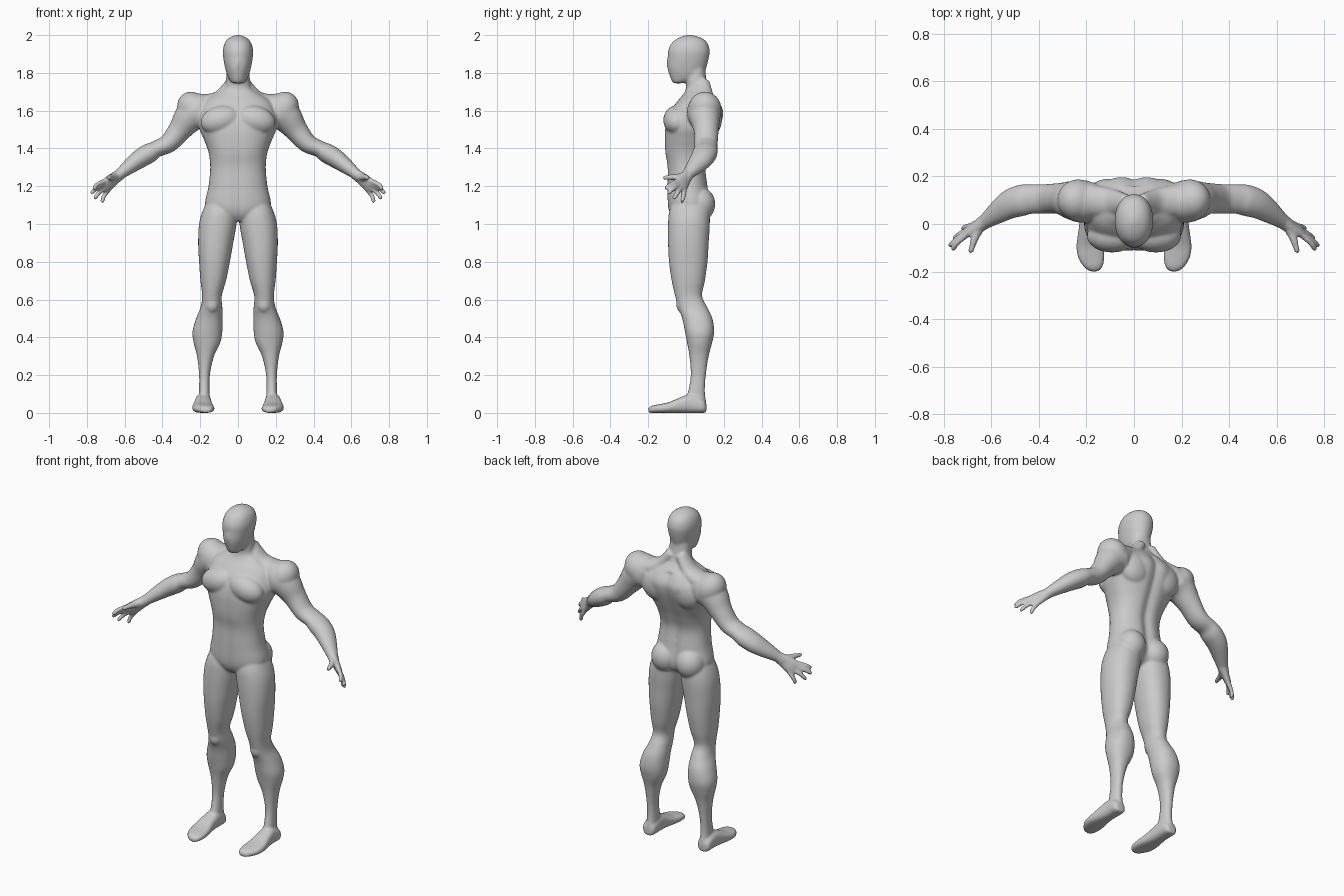
import bpy, bmesh, math
from mathutils import Vector, Matrix

bm = bmesh.new()


def spline(rows, steps=5):
    """Catmull-Rom interpolation through rows of numbers."""
    out = []
    for i in range(len(rows) - 1):
        p0, p1, p2, p3 = (rows[max(0, min(len(rows) - 1, i + k))] for k in (-1, 0, 1, 2))
        for s in range(steps):
            t = s / steps
            out.append([0.5 * (2 * b + (c - a) * t + (2 * a - 5 * b + 4 * c - d) * t * t
                               + (3 * b - a - 3 * c + d) * t ** 3)
                        for a, b, c, d in zip(p0, p1, p2, p3)])
    return out + [list(rows[-1])]


def loft(rings, side=1, power=2.0, n=40, shape=None):
    """Skin superellipse rings given as (centre, half axis, half axis)."""
    loops = []
    for c, u, v in rings:
        loop = []
        for k in range(n):
            a = math.tau * k / n
            ca, sa = math.cos(a), math.sin(a)
            p = (c + u * math.copysign(abs(ca) ** (2 / power), ca)
                 + v * math.copysign(abs(sa) ** (2 / power), sa))
            if shape:
                p = shape(p)
            loop.append(bm.verts.new((p.x * side, p.y, p.z)))
        loops.append(loop)
    for l0, l1 in zip(loops, loops[1:]):
        for k in range(n):
            bm.faces.new((l0[k], l0[(k + 1) % n], l1[(k + 1) % n], l1[k]))
    bm.faces.new(loops[0])
    bm.faces.new(loops[-1])


def stack(rows, **kw):
    """Horizontal slices: z, x min, x max, y front, y back."""
    loft([(Vector(((a + b) / 2, (f + k) / 2, z)), Vector(((b - a) / 2, 0, 0)),
           Vector((0, (k - f) / 2, 0))) for z, a, b, f, k in spline(rows)], **kw)


def limb(rows, wide, **kw):
    """Tube along a path: x, y, z, half width along 'wide', half thickness."""
    rows = spline(rows)
    pts = [Vector(r[:3]) for r in rows]
    rings = []
    for i, r in enumerate(rows):
        t = (pts[min(i + 1, len(pts) - 1)] - pts[max(i - 1, 0)]).normalized()
        u = (wide - t * wide.dot(t)).normalized()
        rings.append((pts[i], u * r[3], t.cross(u) * r[4]))
    loft(rings, **kw)


def blob(centre, radii, side=1, tilt=0):
    """Muscle ellipsoid, tilted about the y axis."""
    m = (Matrix.Diagonal((side, 1, 1, 1)) @ Matrix.Translation(centre)
         @ Matrix.Rotation(tilt, 4, 'Y') @ Matrix.Diagonal((*radii, 1)))
    bmesh.ops.create_uvsphere(bm, u_segments=32, v_segments=20, radius=1, matrix=m)


def grooves(p):
    """Spine furrow and breastbone line."""
    p = p.copy()
    g = math.exp(-(p.x / 0.028) ** 2)
    if p.y > 0.05 and p.z < 1.66:
        p.y -= 0.016 * g
    elif p.y < 0 and p.z < 1.6:
        p.y += 0.005 * g
    return p


# Torso and neck
stack([(z, -w, w, f, b) for z, w, f, b in [
    (1.015, .05, -.06, .07), (1.05, .13, -.085, .115), (1.1, .174, -.098, .13),
    (1.2, .156, -.1, .118), (1.3, .147, -.1, .108), (1.38, .156, -.112, .13),
    (1.45, .182, -.115, .158), (1.5, .203, -.113, .178), (1.55, .21, -.104, .195),
    (1.6, .2, -.082, .2), (1.65, .175, -.045, .175), (1.69, .115, -.012, .14),
    (1.72, .072, 0, .12), (1.77, .063, -.002, .107), (1.83, .058, 0, .1)]],
    power=2.3, n=64, shape=grooves)

# Head
stack([(z, -w, w, f, b) for z, w, f, b in [
    (1.745, .028, -.066, -.02), (1.76, .043, -.077, .04), (1.79, .058, -.088, .092),
    (1.83, .069, -.098, .108), (1.88, .078, -.097, .121), (1.92, .08, -.094, .125),
    (1.96, .069, -.074, .112), (1.985, .047, -.04, .082), (2.0, .014, 0, .035)]],
    power=2.15, n=48)
blob((0, -.088, 1.85), (.013, .016, .035))

for s in (1, -1):
    # Chest, shoulder blade, neck slope and buttock muscles
    blob((.092, -.05, 1.55), (.108, .07, .075), s, .25)
    blob((.1, .125, 1.56), (.1, .066, .1), s)
    limb([(.03, .085, 1.755, .04, .03), (.1, .09, 1.665, .06, .04),
          (.2, .1, 1.63, .07, .055)], Vector((0, 1, 0)), side=s)
    blob((.082, .072, 1.105), (.082, .083, .09), s)

    # Leg
    stack([(1.14, .04, .155, -.06, .09), (1.07, .008, .187, -.088, .122),
           (1.0, .008, .206, -.095, .126), (.9, .025, .211, -.095, .12),
           (.8, .043, .206, -.09, .114), (.7, .063, .199, -.076, .1),
           (.62, .086, .19, -.058, .085), (.56, .083, .198, -.042, .112),
           (.5, .081, .222, -.02, .14), (.43, .083, .241, -.006, .149),
           (.37, .094, .235, .006, .138), (.3, .127, .217, .018, .12),
           (.2, .149, .206, .025, .105), (.11, .15, .207, .01, .1),
           (.05, .148, .21, -.01, .108), (.01, .148, .218, -.01, .102)],
          side=s, power=2.2)
    blob((.138, -.022, .575), (.036, .03, .045), s)

    # Foot with a flat sole
    loft([(Vector((x, y, h / 2)), Vector((w, 0, 0)), Vector((0, 0, h / 2)))
          for y, x, w, h in spline([
              (.108, .183, .022, .05), (.09, .184, .04, .075), (.03, .184, .043, .1),
              (-.03, .186, .048, .082), (-.09, .185, .057, .057), (-.14, .18, .056, .046),
              (-.18, .172, .04, .038), (-.2, .168, .018, .026)])],
         side=s, power=2.6)

    # Shoulder and arm
    limb([(.15, .1, 1.62, .07, .07), (.21, .095, 1.597, .09, .098),
          (.26, .1, 1.56, .082, .083), (.31, .107, 1.495, .066, .062),
          (.367, .106, 1.428, .062, .051), (.43, .105, 1.398, .062, .044),
          (.47, .1, 1.375, .066, .052), (.52, .084, 1.345, .062, .05),
          (.57, .052, 1.308, .05, .041), (.62, .015, 1.268, .034, .03),
          (.65, -.006, 1.243, .03, .024)], Vector((0, 1, 0)), side=s)
    blob((.235, .1, 1.607), (.082, .088, .098), s, .6)

    # Palm
    across = Vector((.035, -.055, .055))
    limb([(.625, .012, 1.262, .03, .026), (.655, -.006, 1.24, .037, .022),
          (.685, -.022, 1.215, .043, .019), (.705, -.034, 1.2, .04, .015)],
         across, side=s, power=2.4)

    # Fingers and thumb
    for k, tip in enumerate([(.765, -.11, 1.188), (.779, -.094, 1.162),
                             (.762, -.066, 1.133), (.722, -.022, 1.113)]):
        root = Vector((.695, -.028, 1.207)) + across * (.36 - .25 * k)
        tip = Vector(tip)
        mid = root.lerp(tip, .55) + Vector((.005, .002, .004))
        limb([(*root, .0135, .0135), (*mid, .0125, .0125),
              (*root.lerp(tip, .93), .011, .011), (*tip, .005, .005)],
             Vector((0, 1, .2)), side=s, n=16)
    limb([(.645, -.012, 1.25, .022, .02), (.668, -.055, 1.248, .018, .017),
          (.68, -.092, 1.247, .0135, .0135), (.687, -.116, 1.244, .011, .011),
          (.689, -.123, 1.243, .005, .005)], Vector((0, 0, 1)), side=s, n=16)

bmesh.ops.recalc_face_normals(bm, faces=bm.faces[:])
mesh = bpy.data.meshes.new("body")
bm.to_mesh(mesh)
bm.free()
body = bpy.data.objects.new("body", mesh)
bpy.context.collection.objects.link(body)

# Fuse the parts into one smooth skin
fuse = body.modifiers.new("fuse", 'REMESH')
fuse.mode = 'VOXEL'
fuse.voxel_size = 0.0065
fuse.use_smooth_shade = True
soften = body.modifiers.new("soften", 'SMOOTH')
soften.factor = 0.5
soften.iterations = 8

grey = bpy.data.materials.new("plain grey")
grey.diffuse_color = (0.6, 0.6, 0.6, 1)
mesh.materials.append(grey)
